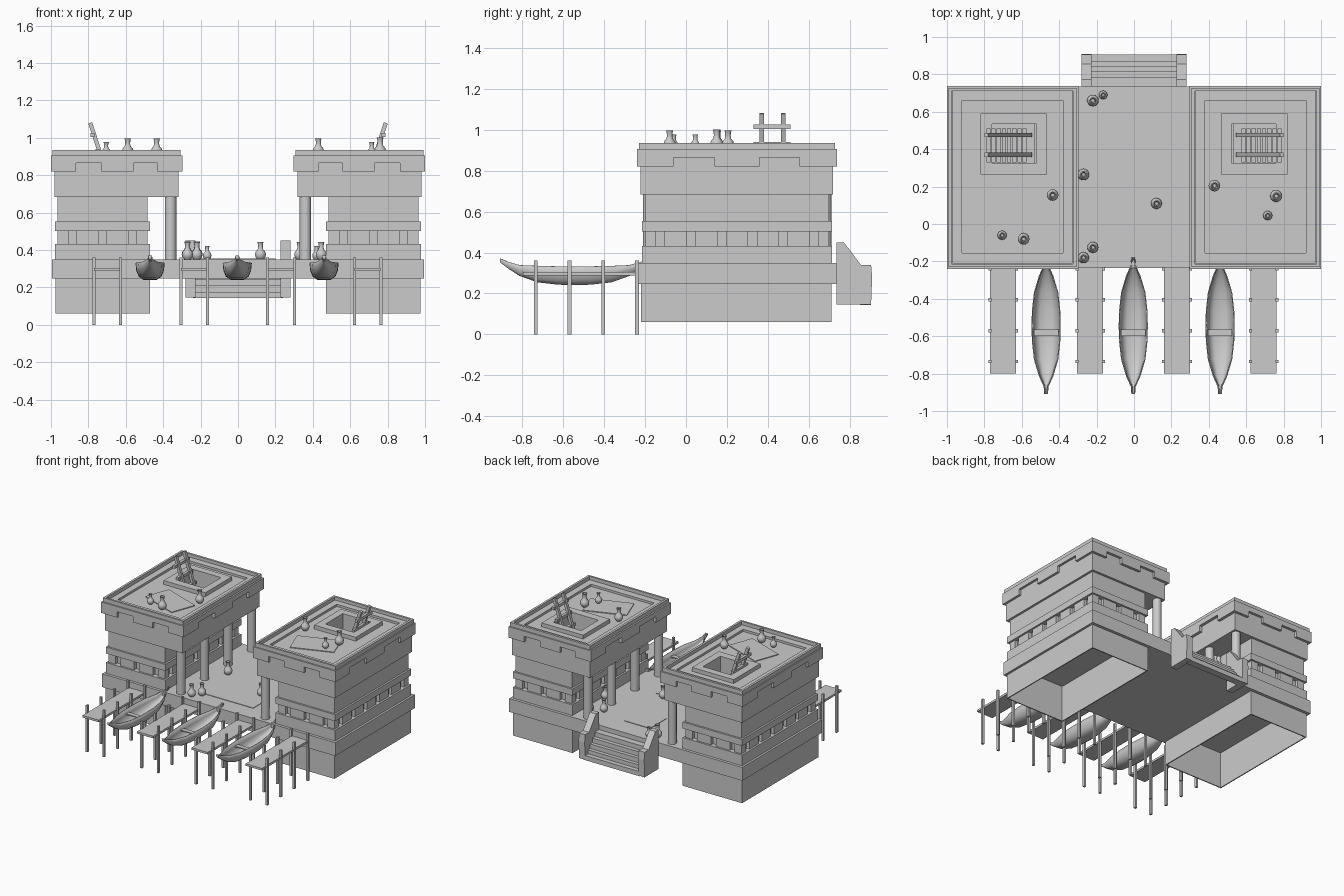
import bpy, bmesh, math
from mathutils import Vector, Matrix

if "Cube" in bpy.data.objects:
    bpy.data.objects.remove(bpy.data.objects["Cube"])


def finish(bm, name, smooth=False):
    bmesh.ops.recalc_face_normals(bm, faces=bm.faces)
    me = bpy.data.meshes.new(name)
    bm.to_mesh(me)
    bm.free()
    ob = bpy.data.objects.new(name, me)
    bpy.context.collection.objects.link(ob)
    if smooth:
        bpy.context.view_layer.objects.active = ob
        ob.select_set(True)
        bpy.ops.object.shade_smooth_by_angle(angle=math.radians(40))
        ob.select_set(False)
    return ob


def add_box(bm, x0, x1, y0, y1, z0, z1):
    m = Matrix.LocRotScale(Vector(((x0 + x1) / 2, (y0 + y1) / 2, (z0 + z1) / 2)), None,
                           Vector((abs(x1 - x0), y1 - y0, z1 - z0)))
    bmesh.ops.create_cube(bm, size=1, matrix=m)


def boxes(name, items):
    bm = bmesh.new()
    for b in items:
        add_box(bm, *b)
    return finish(bm, name)


def frame(name, s, outer, hole, z0, z1):
    """Rectangular slab with a rectangular hole; s mirrors it in x."""
    bm = bmesh.new()
    loops = []
    for (x0, x1, y0, y1) in (outer, hole):
        for z in (z0, z1):
            loops.append([bm.verts.new((s * x, y, z)) for x, y in
                          ((x0, y0), (x1, y0), (x1, y1), (x0, y1))])
    ob, ot, ib, it = loops
    for a, b in ((ob, ot), (ot, it), (it, ib), (ib, ob)):
        for i in range(4):
            j = (i + 1) % 4
            bm.faces.new((a[i], a[j], b[j], b[i]))
    return finish(bm, name)


def beam(bm, a, b, w):
    a, b = Vector(a), Vector(b)
    d = b - a
    m = Matrix.LocRotScale((a + b) / 2, d.to_track_quat('Z', 'Y'), Vector((w, w, d.length)))
    bmesh.ops.create_cube(bm, size=1, matrix=m)


def grow(r, d):
    return (r[0] - d, r[1] + d, r[2] - d, r[3] + d)


# central platform, hollow below the two buildings
boxes("platform", [(-.465, .465, -.235, .735, .247, .35)])
boxes("deck_mats", [(-.22, .2, -.1, .08, .35, .354), (-.1, .12, .38, .58, .35, .354)])

WALL = (.485, .965, -.2, .7)
ROOF = (.318, .982, -.222, .718)
HATCH = (.52, .76, .325, .535)
BASE = (.47, .977, -.22, .712)
for s, side in ((-1, "left"), (1, "right")):
    # foundation (open underneath), floor and walls
    frame(side + "_foundation", s, BASE, grow(BASE, -.008), .06, .25)
    frame(side + "_platform_rim", s, (.465, .995, -.235, .735), grow(BASE, -.008), .247, .35)
    boxes(side + "_floor", [(s * .475, s * .97, -.215, .708, .338, .35)])
    inner = grow(WALL, -.05)
    frame(side + "_lower_wall_band", s, grow(WALL, .014), inner, .35, .433)
    frame(side + "_recessed_wall", s, grow(WALL, -.025), inner, .43, .503)
    frame(side + "_upper_wall_band", s, grow(WALL, .014), inner, .503, .553)
    frame(side + "_upper_wall", s, WALL, inner, .553, .684)

    # blocks between the small window slots, half blocks at the corners
    x0, x1, y0, y1 = WALL
    items = []
    for n, lo, hi, along_x in ((3, x0, x1, True), (6, y0, y1, False)):
        step = (hi - lo) / n
        for i in range(n + 1):
            c = lo + i * step
            a, b = max(lo, c - step / 2 + .021), min(hi, c + step / 2 - .021)
            if along_x:
                items += [(s * a, s * b, y0, y0 + .03, .43, .503), (s * a, s * b, y1 - .03, y1, .43, .503)]
            else:
                items += [(s * x0, s * (x0 + .03), a, b, .43, .503), (s * (x1 - .03), s * x1, a, b, .43, .503)]
    boxes(side + "_wall_blocks", items)

    # overhanging roof, open at the hatch
    frame(side + "_roof", s, ROOF, HATCH, .684, .895)
    frame(side + "_roof_border", s, (.33, .97, -.21, .71), (.38, .92, -.155, .66), .89, .912)
    frame(side + "_parapet", s, (.308, .992, -.23, .728), (.325, .975, -.215, .711), .895, .936)
    frame(side + "_hatch_curb", s, (.465, .82, .265, .59), HATCH, .89, .925)

    # stepped frieze under the parapet
    fx0, fx1, fy0, fy1 = .296, 1.0, -.24, .738
    frame(side + "_frieze", s, (fx0, fx1, fy0, fy1), grow(ROOF, -.005), .865, .905)
    tabs = []
    for a, b in ((fx0, .43), (.56, .73), (.865, fx1)):
        tabs += [(s * a, s * b, fy0, -.22, .82, .866), (s * a, s * b, .716, fy1, .82, .866)]
    for a, b in ((fy0, -.06), (.14, .36), (.555, fy1)):
        tabs += [(s * fx0, s * .32, a, b, .82, .866), (s * .98, s * fx1, a, b, .82, .866)]
    boxes(side + "_frieze_tabs", tabs)

    # porch columns
    bm = bmesh.new()
    for i in range(4):
        bmesh.ops.create_cone(bm, cap_ends=True, segments=16, radius1=.031, radius2=.031, depth=.335,
                              matrix=Matrix.Translation((s * .36, -.18 + i * .2867, .5175)))
    finish(bm, side + "_porch_columns", True)

    # ladder through the hatch
    bm = bmesh.new()
    top, bot = Vector((s * .79, 0, 1.08)), Vector((s * .555, 0, .36))
    for y in (.37, .475):
        beam(bm, top + Vector((0, y, 0)), bot + Vector((0, y, 0)), .022)
    for i in range(8):
        p = top.lerp(bot, .09 + i * .118) + Vector((s * .01, 0, 0))
        beam(bm, p + Vector((0, .33, 0)), p + Vector((0, .51, 0)), .022)
    finish(bm, side + "_ladder", False)

    # roof mat
    bm = bmesh.new()
    m = Matrix.Translation((s * .62, .06, .898)) @ Matrix.Rotation(s * .35, 4, 'Z') @ Matrix.Diagonal((.32, .2, .006, 1))
    bmesh.ops.create_cube(bm, size=1, matrix=m)
    finish(bm, side + "_roof_mat")

# back stairs, open underneath, with sloped side walls
tops = ((.785, .315), (.815, .28), (.842, .245), (.87, .21), (.905, .18))
boxes("back_steps", [(-.24, .24, y - .055, y, z - .036, z) for y, z in tops])
prof = ((.735, .147), (.735, .45), (.772, .45), (.855, .34), (.905, .34), (.91, .28), (.905, .147))
for s, side in ((-1, "left"), (1, "right")):
    bm = bmesh.new()
    f = bm.faces.new([bm.verts.new((s * .228, y, z)) for y, z in prof])
    ext = bmesh.ops.extrude_face_region(bm, geom=[f])
    bmesh.ops.translate(bm, vec=(s * .052, 0, 0), verts=[v for v in ext["geom"] if isinstance(v, bmesh.types.BMVert)])
    finish(bm, side + "_stair_wall")

# jetties on posts
for k, x in enumerate((-.7, -.235, .23, .693)):
    boxes(f"jetty_{k + 1}_walkway", [(x - .069, x + .069, -.798, -.23, .288, .304)])
    boxes(f"jetty_{k + 1}_posts", [(x + d - .008, x + d + .008, y - .009, y + .009, 0, .36)
                                   for d in (-.071, .071) for y in (-.735, -.57, -.405, -.24)])

# boats: y offset, half width, keel height, rim height
stations = ((-.365, .01, .352, .37), (-.325, .013, .322, .354), (-.27, .038, .286, .338),
            (-.18, .065, .254, .334), (-.08, .076, .243, .332), (0, .078, .24, .332))
stations += tuple((-y, w, k, r) for y, w, k, r in reversed(stations[:-1]))
for n, bx in enumerate((-.47, -.004, .46)):
    bm = bmesh.new()
    rows = []
    for y, w, keel, rim in stations:
        sec = ((-1, 1), (-.95, .55), (-.78, .2), (-.45, 0), (0, 0), (.45, 0), (.78, .2), (.95, .55), (1, 1))
        rows.append([bm.verts.new((bx + u * w, -.545 + y, keel + v * (rim - keel))) for u, v in sec])
    for a, b in zip(rows, rows[1:]):
        for i in range(8):
            bm.faces.new((a[i], a[i + 1], b[i + 1], b[i]))
    bm.faces.new(rows[0])
    bm.faces.new(rows[-1])
    ob = finish(bm, f"boat_{n + 1}_hull", True)
    mod = ob.modifiers.new("thickness", 'SOLIDIFY')
    mod.thickness = .006
    mod.offset = -1
    boxes(f"boat_{n + 1}_seat", [(bx - .065, bx + .065, -.6, -.565, .295, .303)])

# jars on the deck and roofs: x, y, floor height, scale
jar_profile = ((0, 0), (.017, 0), (.027, .012), (.031, .028), (.027, .043), (.016, .056),
               (.013, .07), (.015, .09), (.018, .097), (.013, .097), (.009, .08), (0, .08))
jars = ((-.22, .66, .35, 1), (-.165, .69, .35, .75), (-.27, .265, .35, 1), (.12, .11, .35, .95),
        (-.22, -.125, .35, .95), (-.27, -.18, .35, .95), (.33, .53, .35, .95), (.42, .56, .35, .75),
        (.445, .35, .35, .95), (-.435, .155, .9, 1), (-.705, -.06, .9, .8), (-.59, -.08, .9, 1),
        (.43, .205, .9, 1), (.76, .15, .9, 1.05), (.715, .045, .9, .8))
for n, (x, y, z, k) in enumerate(jars):
    bm = bmesh.new()
    vs = [bm.verts.new((r, 0, h)) for r, h in jar_profile]
    es = [bm.edges.new(p) for p in zip(vs, vs[1:])]
    bmesh.ops.spin(bm, geom=vs + es, cent=(0, 0, 0), axis=(0, 0, 1), angle=math.tau, steps=16)
    bmesh.ops.remove_doubles(bm, verts=bm.verts, dist=.0005)
    bmesh.ops.transform(bm, matrix=Matrix.Translation((x, y, z)) @ Matrix.Scale(k, 4), verts=bm.verts)
    finish(bm, f"jar_{n + 1}", True)
